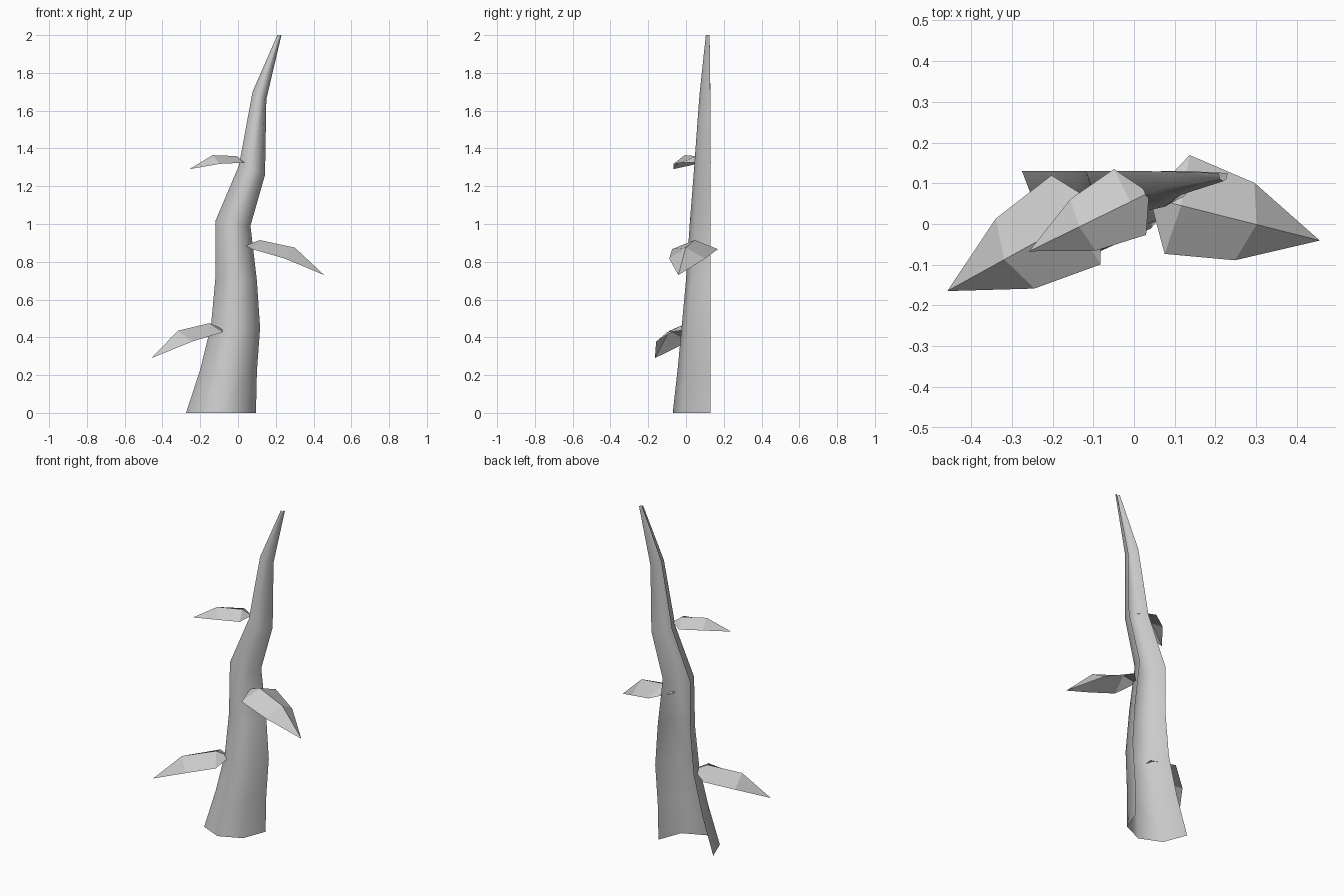
import bpy, bmesh, math
from mathutils import Matrix, Vector

old = bpy.data.objects.get("Cube")
if old:
    bpy.data.objects.remove(old, do_unlink=True)

# Single plain grey
grey = bpy.data.materials.new("plain_grey")
grey.use_nodes = True
colour = (0.6, 0.6, 0.6, 1)
grey.diffuse_color = colour
grey.node_tree.nodes["Principled BSDF"].inputs["Base Color"].default_value = colour


def finish(name, bm, smooth=False):
    mesh = bpy.data.meshes.new(name)
    bm.to_mesh(mesh)
    bm.free()
    mesh.materials.append(grey)
    for face in mesh.polygons:
        face.use_smooth = smooth
    obj = bpy.data.objects.new(name, mesh)
    bpy.context.collection.objects.link(obj)
    return obj


# Stalk: half-octagon shell, open at the back
# each ring: left x, left z, right x, right z, back y, depth
rings = [
    (-0.275, 0, 0.095, 0, 0.13, 0.2),
    (-0.2, 0.23, 0.1, 0.22, 0.13, 0.175),
    (-0.143, 0.46, 0.117, 0.45, 0.13, 0.153),
    (-0.12, 0.71, 0.1, 0.7, 0.13, 0.13),
    (-0.118, 1.02, 0.066, 0.99, 0.13, 0.11),
    (0.005, 1.31, 0.143, 1.26, 0.13, 0.088),
    (0.077, 1.7, 0.15, 1.66, 0.129, 0.058),
    (0.208, 2, 0.23, 2, 0.125, 0.02),
]
bm = bmesh.new()
rows = []
for xl, zl, xr, zr, back, depth in rings:
    row = []
    for i in range(5):
        angle = math.pi * i / 4
        t = (1 - math.cos(angle)) / 2
        row.append(bm.verts.new((xl + (xr - xl) * t,
                                 back - depth * math.sin(angle),
                                 zl + (zr - zl) * t)))
    rows.append(row)
for low, high in zip(rows, rows[1:]):
    for i in range(4):
        bm.faces.new((low[i], low[i + 1], high[i + 1], high[i]))
finish("stalk", bm, smooth=True)


# Leaf: a folded blade along +x, drooping, with a raised midrib
def add_leaf(name, base, heading, size=1.0, pitch=0.0):
    bm = bmesh.new()
    stem = bm.verts.new((0, 0, 0))
    tip = bm.verts.new((0.431, 0, -0.155))
    sections = []
    for x, half, side_z, mid_x, mid_z in ((0.07, 0.125, -0.018, 0.08, 0.03),
                                          (0.241, 0.098, -0.068, 0.271, -0.01)):
        sections.append([bm.verts.new(p) for p in
                         ((x, -half, side_z), (mid_x, 0, mid_z), (x, half, side_z))])
    near, far = sections
    for i in range(2):
        bm.faces.new((stem, near[i], near[i + 1]))
        bm.faces.new((near[i], far[i], far[i + 1], near[i + 1]))
        bm.faces.new((far[i], tip, far[i + 1]))
    obj = finish(name, bm)
    obj.matrix_world = (Matrix.Translation(Vector(base))
                        @ Matrix.Rotation(heading, 4, "Z")
                        @ Matrix.Rotation(-pitch, 4, "Y")
                        @ Matrix.Scale(size, 4))


add_leaf("lower_leaf", (-0.081, 0.044, 0.445), math.atan2(-0.484, -0.875))
add_leaf("middle_leaf", (0.038, 0.065, 0.885), math.atan2(-0.245, 0.97))
add_leaf("upper_leaf", (0.037, 0.077, 1.325), math.atan2(-0.44, -0.9), 0.72, 0.24)
